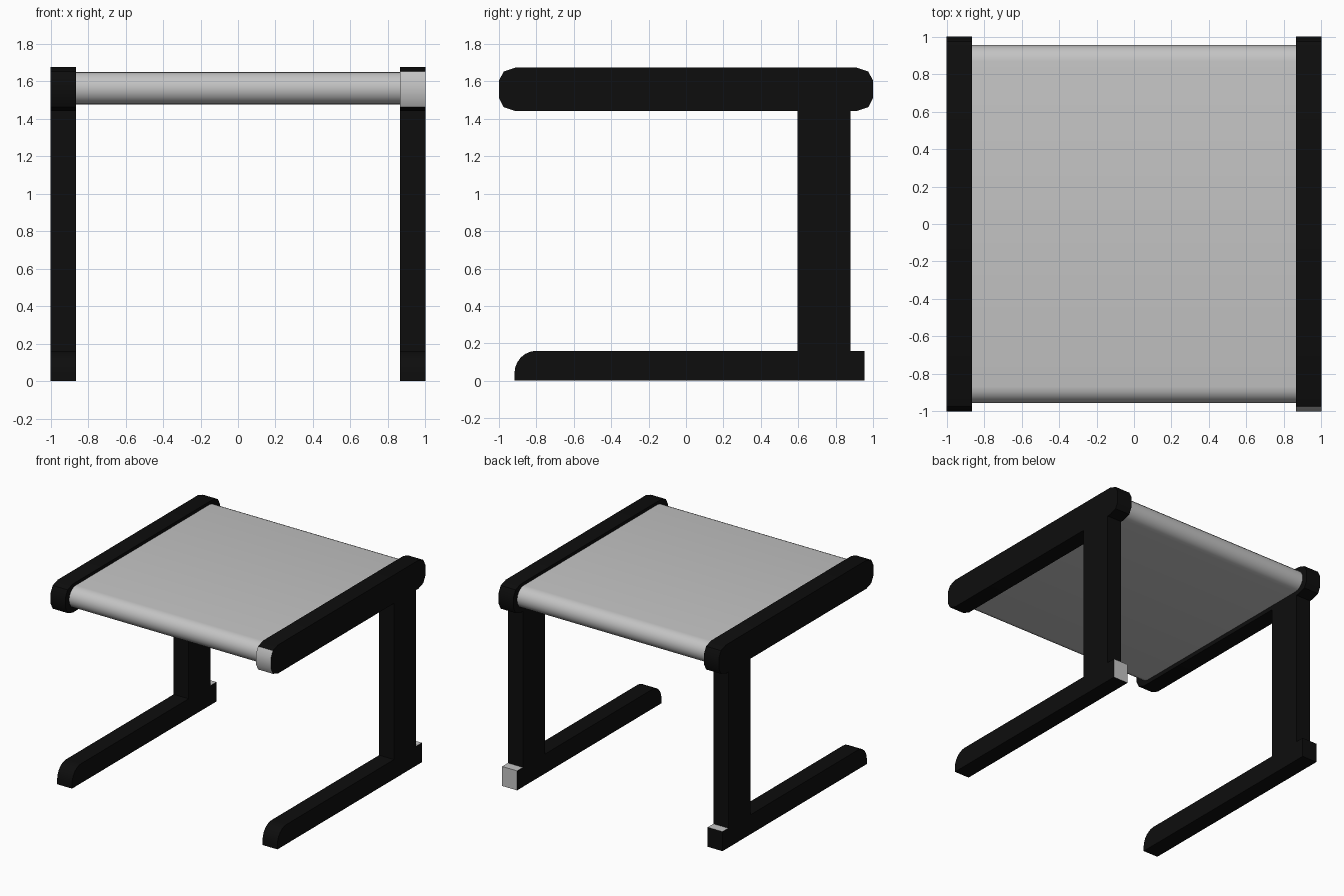
import bpy, bmesh, math

if "Cube" in bpy.data.objects:
    bpy.data.objects.remove(bpy.data.objects["Cube"])

def material(name, v):
    m = bpy.data.materials.new(name)
    m.diffuse_color = (v, v, v, 1)
    m.use_nodes = True
    m.node_tree.nodes["Principled BSDF"].inputs["Base Color"].default_value = m.diffuse_color
    return m

BLACK = material("black_frame", 0.004)
GREY = material("light_grey", 0.55)

def extrude_profile(name, pts, x0, x1, mats, grey_rule=None, smooth=30):
    """Extrude a closed (y, z) profile along x; grey_rule(centre, normal) picks slot 1."""
    bm = bmesh.new()
    face = bm.faces.new([bm.verts.new((x0, y, z)) for y, z in pts])
    ext = bmesh.ops.extrude_face_region(bm, geom=[face])
    for v in ext["geom"]:
        if isinstance(v, bmesh.types.BMVert):
            v.co.x = x1
    bmesh.ops.recalc_face_normals(bm, faces=bm.faces)
    bm.normal_update()
    if grey_rule:
        for f in bm.faces:
            if grey_rule(f.calc_center_median(), f.normal):
                f.material_index = 1
    me = bpy.data.meshes.new(name)
    bm.to_mesh(me)
    bm.free()
    for m in mats:
        me.materials.append(m)
    ob = bpy.data.objects.new(name, me)
    bpy.context.collection.objects.link(ob)
    bpy.ops.object.select_all(action='DESELECT')
    ob.select_set(True)
    bpy.context.view_layer.objects.active = ob
    bpy.ops.object.shade_smooth_by_angle(angle=math.radians(smooth))
    return ob

def arc(cy, cz, ry, rz, a0, a1, n):
    return [(cy + ry * math.cos(math.radians(a0 + (a1 - a0) * i / n)),
             cz + rz * math.sin(math.radians(a0 + (a1 - a0) * i / n))) for i in range(n + 1)]

# Top rail: bar with faceted round ends
zc = 1.558
end = [(0.91, -0.117), (0.975, -0.095), (1.0, -0.046), (1.0, 0.046), (0.975, 0.095), (0.91, 0.117)]
rail = [(y, zc + z) for y, z in end] + [(-y, zc + z) for y, z in reversed(end)]

# Foot: bar with a rounded toe; the heel behind the post is its own stretch
foot = [(0.88, 0), (0.88, 0.16)] + arc(-0.80, 0.04, 0.117, 0.12, 90, 180, 6) + [(-0.917, 0)]
heel = [(0.88, 0), (0.955, 0), (0.955, 0.16), (0.88, 0.16)]
post = [(0.595, 0.15), (0.88, 0.15), (0.88, 1.45), (0.595, 1.45)]

for side, x0, x1 in (("left", -1.0, -0.865), ("right", 0.865, 1.0)):
    right = side == "right"
    both = [BLACK, GREY]
    # Right rail has a grey front tip
    extrude_profile(side + "_rail", rail, x0, x1, both,
                    lambda c, n: right and n.y < -0.6)
    extrude_profile(side + "_post", post, x0, x1, [BLACK])
    extrude_profile(side + "_foot", foot, x0, x1, [BLACK])
    # Heels have grey tops, and the right one a grey back
    extrude_profile(side + "_heel", heel, x0, x1, both,
                    lambda c, n: n.z > 0.9 or (right and n.y > 0.9))

# Seat panel with rounded front and back edges
r = 0.0875
seat = arc(0.955 - r, 1.5625, r, r, -90, 90, 10) + arc(-0.955 + r, 1.5625, r, r, 90, 270, 10)
extrude_profile("seat", seat, -0.866, 0.866, [GREY])
